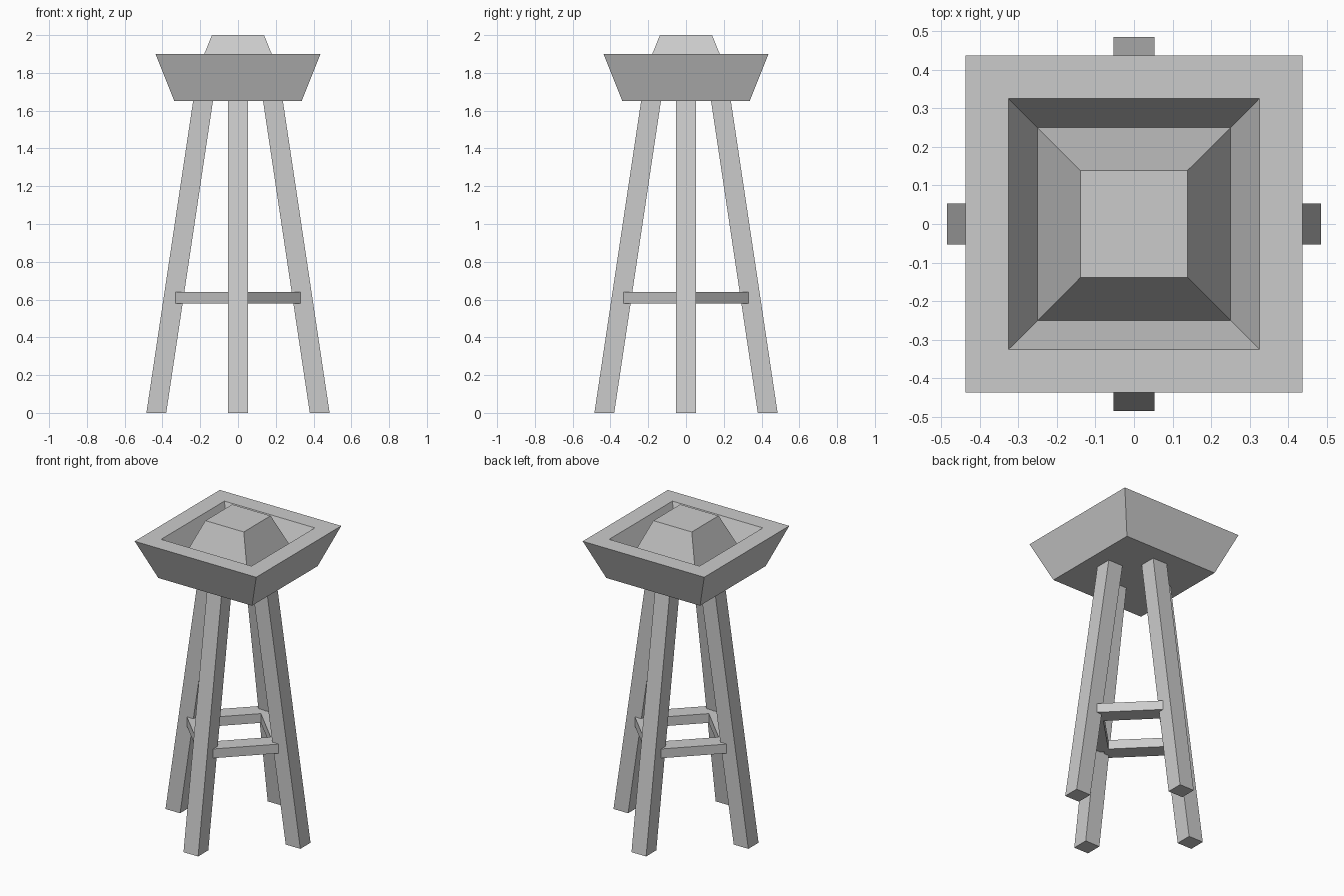
import bpy, bmesh, math
from mathutils import Matrix, Vector

cube = bpy.data.objects.get("Cube")
if cube:
    bpy.data.objects.remove(cube, do_unlink=True)

grey = bpy.data.materials.new("light_grey")
grey.use_nodes = True
GREY = (0.6, 0.6, 0.6, 1)
grey.diffuse_color = GREY
grey.node_tree.nodes["Principled BSDF"].inputs["Base Color"].default_value = GREY


def stack(name, sections, turn=0.0):
    """Join rectangular sections (centre, half x, half y) in order and cap both ends."""
    bm = bmesh.new()
    rings = []
    for centre, hx, hy in sections:
        corners = ((-hx, -hy), (hx, -hy), (hx, hy), (-hx, hy))
        rings.append([bm.verts.new(Vector(centre) + Vector((x, y, 0))) for x, y in corners])
    for low, high in zip(rings, rings[1:]):
        for i in range(4):
            j = (i + 1) % 4
            bm.faces.new((low[i], low[j], high[j], high[i]))
    bm.faces.new(rings[0][::-1])
    bm.faces.new(rings[-1])
    bm.transform(Matrix.Rotation(turn, 4, "Z"))
    bmesh.ops.recalc_face_normals(bm, faces=bm.faces)
    mesh = bpy.data.meshes.new(name)
    bm.to_mesh(mesh)
    bm.free()
    mesh.materials.append(grey)
    obj = bpy.data.objects.new(name, mesh)
    bpy.context.collection.objects.link(obj)
    return obj


# Seat: flared sides, flat rim, sloping moat and raised centre
seat_profile = [(0.337, 1.65), (0.437, 1.9), (0.325, 1.9), (0.25, 1.725), (0.138, 2.0)]
stack("seat", [((0, 0, z), half, half) for half, z in seat_profile])

# Splayed legs on the four sides, with braces on the diagonals between them
LEG = 0.0525
BRACE_OUT, BRACE_DEPTH, BRACE_HALF = 0.271, 0.105, 0.196
for i, (leg, brace) in enumerate([("left", "back_left"), ("back", "back_right"),
                                  ("right", "front_right"), ("front", "front_left")]):
    turn = i * math.pi / 2
    stack(leg + "_leg", [((0.4325, 0, 0), LEG, LEG), ((0.185, 0, 1.652), LEG, LEG)], turn)
    mid = BRACE_OUT - BRACE_DEPTH / 2
    stack(brace + "_brace", [((mid, 0, z), BRACE_DEPTH / 2, BRACE_HALF) for z in (0.58, 0.64)],
          turn + math.pi / 4)
